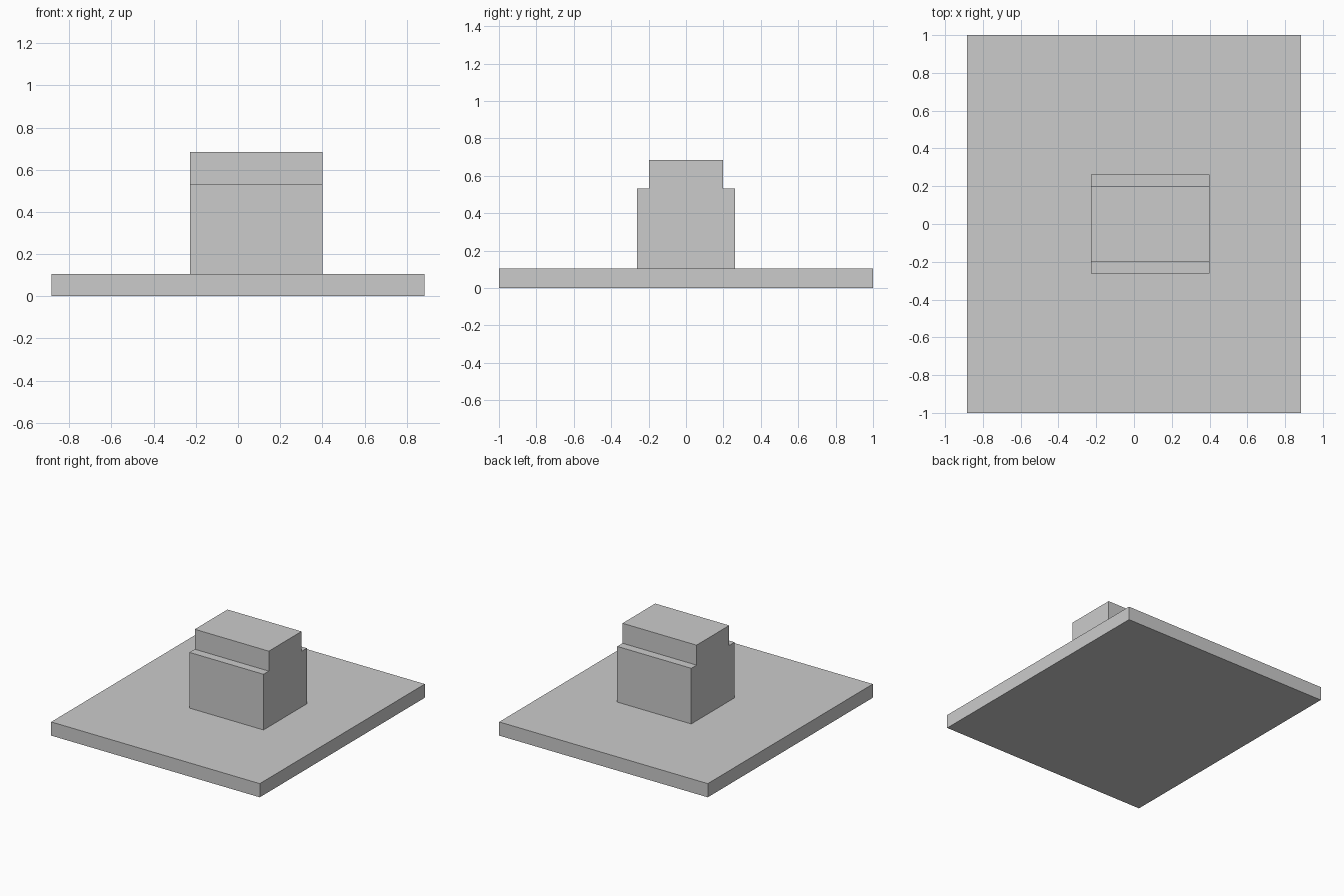
import bpy
import bmesh

cube = bpy.data.objects.get("Cube")
if cube:
    bpy.data.objects.remove(cube, do_unlink=True)

GREY = (0.6, 0.6, 0.6, 1)
grey = bpy.data.materials.new("plain grey")
grey.use_nodes = True
grey.diffuse_color = GREY
grey.node_tree.nodes["Principled BSDF"].inputs["Base Color"].default_value = GREY


def extrude_profile(name, profile, x_min, x_max):
    """Sweep a closed (y, z) profile along x."""
    bm = bmesh.new()
    face = bm.faces.new([bm.verts.new((x_min, y, z)) for y, z in profile])
    swept = bmesh.ops.extrude_face_region(bm, geom=[face])
    verts = [v for v in swept["geom"] if isinstance(v, bmesh.types.BMVert)]
    bmesh.ops.translate(bm, vec=(x_max - x_min, 0, 0), verts=verts)
    bmesh.ops.recalc_face_normals(bm, faces=bm.faces)
    mesh = bpy.data.meshes.new(name)
    bm.to_mesh(mesh)
    bm.free()
    mesh.materials.append(grey)
    obj = bpy.data.objects.new(name, mesh)
    bpy.context.collection.objects.link(obj)
    return obj


def mirrored(half):
    """Complete a profile by reflecting it across y = 0."""
    return half + [(-y, z) for y, z in reversed(half)]


BASE_TOP, STEP, TOP = 0.105, 0.532, 0.685

# Flat base plate
extrude_profile("base_plate", mirrored([(1, 0), (1, BASE_TOP)]), -0.885, 0.885)

# Stepped block, set off centre on the plate
extrude_profile(
    "stepped_block",
    mirrored([(0.262, BASE_TOP), (0.262, STEP), (0.198, STEP), (0.198, TOP)]),
    -0.228, 0.4)
